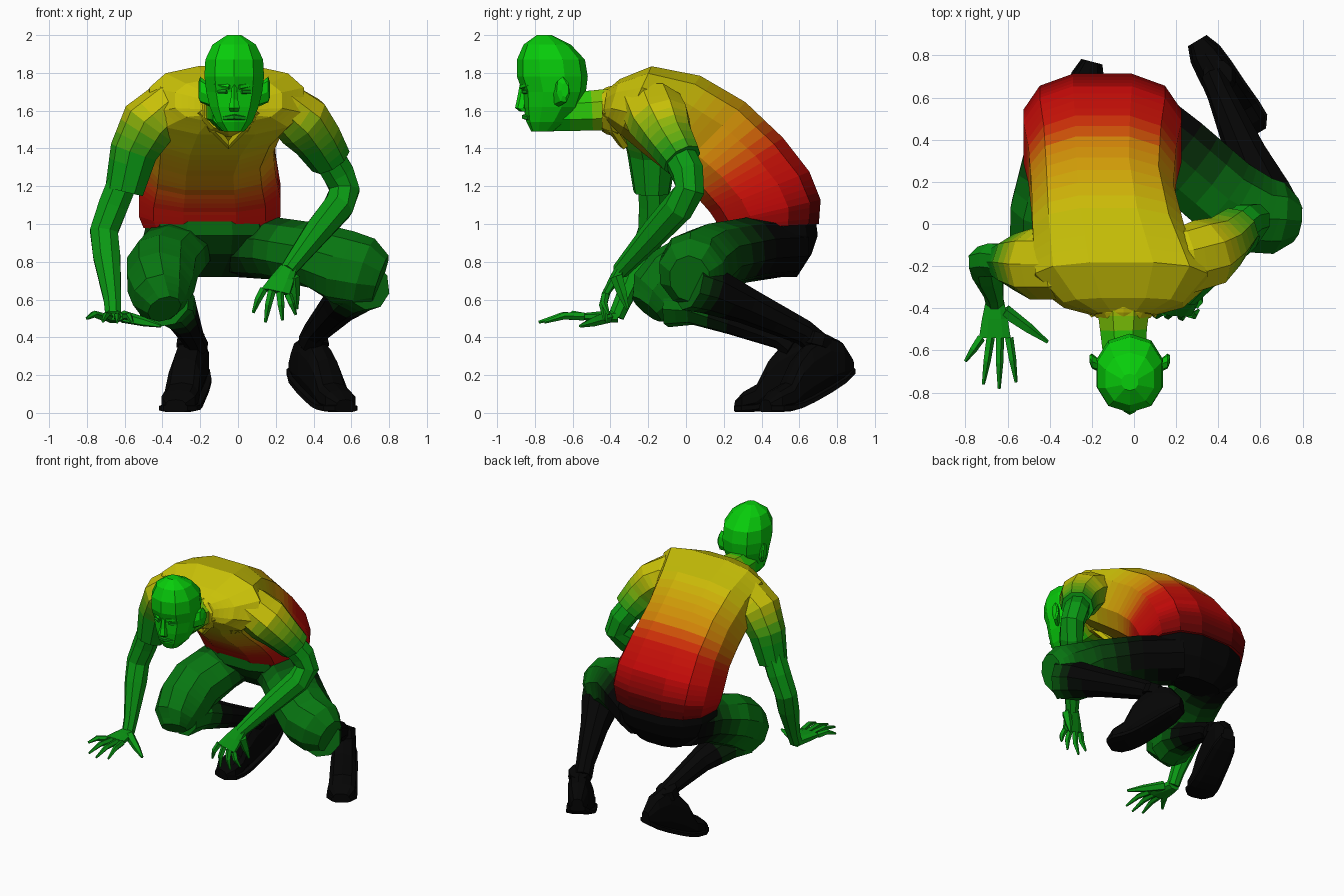
import bpy, bmesh, math
from mathutils import Vector as V

# ---------- colour helpers: body zones fade along simple ramps ----------
mats = {}
def material(c):
    key = tuple(round((k * 1.05) ** 2.2, 4) for k in c)
    if key not in mats:
        m = bpy.data.materials.new("tint_%d" % len(mats))
        m.diffuse_color = (*key, 1)
        mats[key] = m
    return mats[key]

def ramp(t, stops):
    t = round(t * 32) / 32
    if t <= stops[0][0]:
        return stops[0][1]
    for (a, ca), (b, cb) in zip(stops, stops[1:]):
        if t <= b:
            return V(ca).lerp(V(cb), (t - a) / (b - a))
    return stops[-1][1]

BLACK, GREEN, LIME = (.05, .05, .05), (.07, .57, .1), (.06, .76, .07)
DKGREEN, YELLOW = (.06, .44, .09), (.75, .72, .06)
black = lambda p: BLACK
skin = lambda p: GREEN
face = lambda p: LIME
neckc = lambda p: ramp(-p.y, [(.42, (.6, .7, .05)), (.6, LIME)])
trousers = lambda p: ramp(p.y, [(.12, DKGREEN), (.45, BLACK)])
shin = lambda p: ramp(p.y, [(.0, DKGREEN), (.2, BLACK)])
shirt = lambda p: ramp(.7 * (p.z - p.y), [(.2, (.25, .03, .03)), (.45, (.72, .06, .06)), (.64, (.75, .1, .06)),
                                          (.85, (.78, .5, .06)), (1.2, YELLOW)])
sleeve = lambda p: ramp(-p.z, [(-1.62, YELLOW), (-1.35, GREEN)])

# ---------- shape helpers ----------
def loft(name, secs, color, n=10, power=1.0, cuts=1):
    """secs: (centre, u, v) ellipses joined to a flat-faced skin."""
    rings = []
    for i, s in enumerate(secs):
        steps = cuts if i < len(secs) - 1 else 1
        nxt = secs[min(i + 1, len(secs) - 1)]
        for k in range(steps):
            rings.append([V(a).lerp(V(b), k / steps) for a, b in zip(s, nxt)])
    sp = lambda x: math.copysign(abs(x) ** power, x)
    verts, faces = [], []
    for c, u, v in rings:
        for j in range(n):
            a = 2 * math.pi * (j + .5) / n
            verts.append(c + u * sp(math.cos(a)) + v * sp(math.sin(a)))
    for i in range(len(rings) - 1):
        for j in range(n):
            k = (j + 1) % n
            faces.append((i * n + j, i * n + k, i * n + n + k, i * n + n + j))
    faces += [tuple(range(n))[::-1], tuple(range(len(verts) - n, len(verts)))]
    me = bpy.data.meshes.new(name)
    me.from_pydata(verts, [], faces)
    slots = {}
    for p in me.polygons:
        m = material(color(p.center))
        if m.name not in slots:
            slots[m.name] = len(me.materials)
            me.materials.append(m)
        p.material_index = slots[m.name]
    bm = bmesh.new()
    bm.from_mesh(me)
    bmesh.ops.recalc_face_normals(bm, faces=bm.faces)
    bm.to_mesh(me)
    bm.free()
    ob = bpy.data.objects.new(name, me)
    bpy.context.collection.objects.link(ob)
    return ob

def tube(name, pts, color, n=8, ref=(0, 0, 1), cuts=1):
    """pts: (x, y, z, side radius, depth radius)."""
    P = [V(p[:3]) for p in pts]
    secs = []
    for i, p in enumerate(pts):
        t = (P[min(i + 1, len(P) - 1)] - P[max(i - 1, 0)]).normalized()
        u = t.cross(V(ref)).normalized()
        secs.append((P[i], u * p[3], t.cross(u) * p[-1]))
    return loft(name, secs, color, n, 1, cuts)

# ---------- torso: (back y,z, front y,z, centre x, half width) ----------
rows = [(.71, 1.0, .18, .97, -.15, .36), (.72, 1.13, .16, 1.0, -.15, .385), (.66, 1.28, .12, 1.06, -.15, .385),
        (.52, 1.46, .04, 1.15, -.15, .36), (.32, 1.65, -.08, 1.25, -.15, .345), (.08, 1.79, -.22, 1.36, -.12, .37),
        (-.18, 1.84, -.35, 1.47, -.06, .42), (-.35, 1.77, -.42, 1.54, -.05, .29), (-.42, 1.71, -.44, 1.56, -.05, .15)]
loft("shirt_torso", [((x, (a + c) / 2, (b + d) / 2), (w, 0, 0), (0, (a - c) / 2, (b - d) / 2))
                     for a, b, c, d, x, w in rows], shirt, 12, .75, 4)
tube("collar", [(-.05, -.36, 1.6, .17, .14), (-.05, -.42, 1.6, .155, .125), (-.05, -.445, 1.6, .135, .11)], shirt, 10)
tube("collar_placket", [(-.2, -.42, 1.6, .025), (-.12, -.39, 1.5, .025), (-.05, -.33, 1.42, .025),
                        (.02, -.39, 1.5, .025), (.1, -.42, 1.6, .025)], shirt, 5, (0, 1, 0))
loft("trouser_seat", [((-.15, y, z), (w, 0, 0), (0, d, 0)) for z, y, w, d in
                      [(1.06, .42, .33, .27), (.94, .43, .36, .275), (.84, .46, .33, .21), (.72, .49, .18, .1)]],
     trousers, 12, .8)

# ---------- neck and head ----------
tube("neck", [(-.05, -.36, 1.61, .14, .12), (-.05, -.5, 1.6, .12, .115), (-.04, -.74, 1.59, .1, .105)], neckc, 8, cuts=2)
loft("head", [((-.02, (a + b) / 2, z), (w, 0, 0), (0, (b - a) / 2, 0)) for z, a, b, w in
              [(1.49, -.82, -.7, .055), (1.54, -.845, -.63, .1), (1.62, -.86, -.56, .135), (1.7, -.865, -.53, .155),
               (1.78, -.895, -.52, .165), (1.87, -.895, -.535, .16), (1.95, -.86, -.61, .12), (2.0, -.79, -.71, .04)]],
     face, 10, .9)
loft("nose", [((-.02, y, z), (w, 0, 0), (0, .03, 0)) for y, z, w in
              [(-.85, 1.74, .014), (-.865, 1.66, .022), (-.875, 1.615, .034), (-.85, 1.595, .025)]], face, 6)
tube("lips", [(-.075, -.83, 1.56, .012), (-.02, -.855, 1.567, .016), (.035, -.83, 1.56, .012)], skin, 5)
for s in (-1, 1):
    x = -.02
    tube("brow", [(x + s * .025, -.87, 1.725, .014), (x + s * .1, -.83, 1.74, .014)], face, 5)
    tube("eye", [(x + s * .04, -.86, 1.7, .012), (x + s * .085, -.835, 1.7, .012)], skin, 5)
    loft("ear", [((x + s * .13, -.68, 1.68), (0, .03, 0), (0, 0, .06)), ((x + s * .18, -.65, 1.71), (0, .035, .01), (0, -.01, .07)),
                 ((x + s * .19, -.64, 1.71), (0, .02, 0), (0, 0, .04))], face, 7)

# ---------- arms ----------
tube("right_sleeve", [(-.2, -.17, 1.65, .1, .14), (-.37, -.19, 1.62, .14, .17), (-.47, -.19, 1.53, .155, .17),
                      (-.55, -.18, 1.38, .13, .135), (-.6, -.18, 1.17, .105, .1)], sleeve, 9, (0, 1, 0), 3)
tube("right_arm", [(-.58, -.18, 1.3, .085), (-.66, -.17, 1.1, .085), (-.71, -.18, .96, .08), (-.695, -.23, .83, .078),
                   (-.665, -.33, .6, .05), (-.66, -.37, .51, .045)], skin, 8, (0, 1, 0))
tube("left_sleeve", [(.07, -.17, 1.65, .1, .14), (.24, -.18, 1.62, .14, .17), (.345, -.14, 1.54, .155, .17),
                     (.42, -.09, 1.45, .135, .135), (.49, -.02, 1.34, .115, .11)], sleeve, 9, (0, 1, 0), 3)
tube("left_arm", [(.42, -.08, 1.45, .09), (.53, .01, 1.27, .09), (.565, .02, 1.18, .085), (.53, -.04, 1.09, .085),
                  (.42, -.16, .96, .075), (.26, -.35, .75, .045)], skin, 8, (0, 1, 0))

def hand(side, wrist, knuckles, across, back, tips, thumb):
    w, k, a, b = V(wrist), V(knuckles), V(across), V(back)
    loft(side + "_palm", [(w, a * .045, b * .035), (w.lerp(k, .5), a * .065, b * .03), (k, a * .08, b * .02)], skin, 8, .8)
    for i, tip in enumerate(tips):
        base, end = k + a * (.066 - .044 * i), V(tip)
        mid = base.lerp(end, .5) + b * .018
        tube(side + "_finger", [(*base, .022), (*mid, .019), (*end, .008)], skin, 5, b)
    base, end = w.lerp(k, .3) + a * .045, V(thumb)
    tube(side + "_thumb", [(*base, .035), (*base.lerp(end, .55), .026), (*end, .009)], skin, 5, b)

hand("right", (-.66, -.36, .51), (-.66, -.54, .51), (1, 0, 0), (0, 0, 1),
     [(-.56, -.75, .48), (-.64, -.78, .48), (-.715, -.76, .485), (-.8, -.65, .5)], (-.41, -.56, .46))
hand("left", (.27, -.34, .77), (.2, -.42, .64), (.98, -.1, -.2), (-.1, -.9, .4),
     [(.305, -.41, .52), (.235, -.43, .49), (.145, -.42, .48), (.08, -.42, .53)], (.31, -.31, .55))

# ---------- legs ----------
tube("left_thigh", [(-.02, .5, .88, .2, .16), (.2, .33, .87, .2, .165), (.42, .14, .83, .2, .175),
                    (.56, .05, .77, .2, .2), (.67, .03, .74, .18, .19), (.755, .02, .71, .11, .13)], trousers, 10, cuts=3)
tube("left_shin", [(.68, .02, .68, .14), (.62, .13, .65, .14, .13), (.54, .32, .57, .1, .1),
                   (.41, .62, .43, .065, .07), (.38, .69, .37, .065, .07)], shin, 9, cuts=2)
tube("right_thigh", [(-.3, .5, .88, .19, .16), (-.34, .28, .85, .2, .165), (-.4, .06, .77, .195, .19),
                     (-.41, -.06, .69, .185, .2), (-.41, -.16, .61, .15, .17), (-.39, -.21, .55, .09, .1)], trousers, 10, cuts=3)
tube("right_shin", [(-.4, -.08, .6, .15), (-.36, .06, .58, .14, .12), (-.29, .25, .5, .085, .09),
                    (-.24, .5, .4, .06, .065), (-.22, .57, .35, .065, .07)], shin, 9, cuts=2)

# ---------- shoes: (along, bottom z, top z, half width) ----------
last = [(0, .2, .29, .04), (.14, .15, .385, .07), (.32, .1, .42, .08), (.52, .05, .36, .085), (.64, .025, .29, .09),
        (.76, .01, .16, .095), (.9, .005, .12, .095), (1, .005, .07, .055)]
for side, heel, toe in (("left", (.3, .87, 0), (.57, .42, 0)), ("right", (-.2, .77, 0), (-.33, .27, 0))):
    h, t = V(heel), V(toe)
    u = (t - h).normalized().cross(V((0, 0, 1)))
    at = lambda s, z: h.lerp(t, s) + V((0, 0, z))
    loft(side + "_shoe", [(at(s, (a + b) / 2), u * w, (0, 0, (b - a) / 2)) for s, a, b, w in last], black, 10, .75)
    loft(side + "_sole", [(at(s, a + .02), u * (w + .014), (0, 0, .022)) for s, a, b, w in last], black, 8, .6)
    tube(side + "_shoe_cuff", [(*at(.4, .35), .08), (*at(.36, .415), .075)], black, 8, (1, 0, 0))
